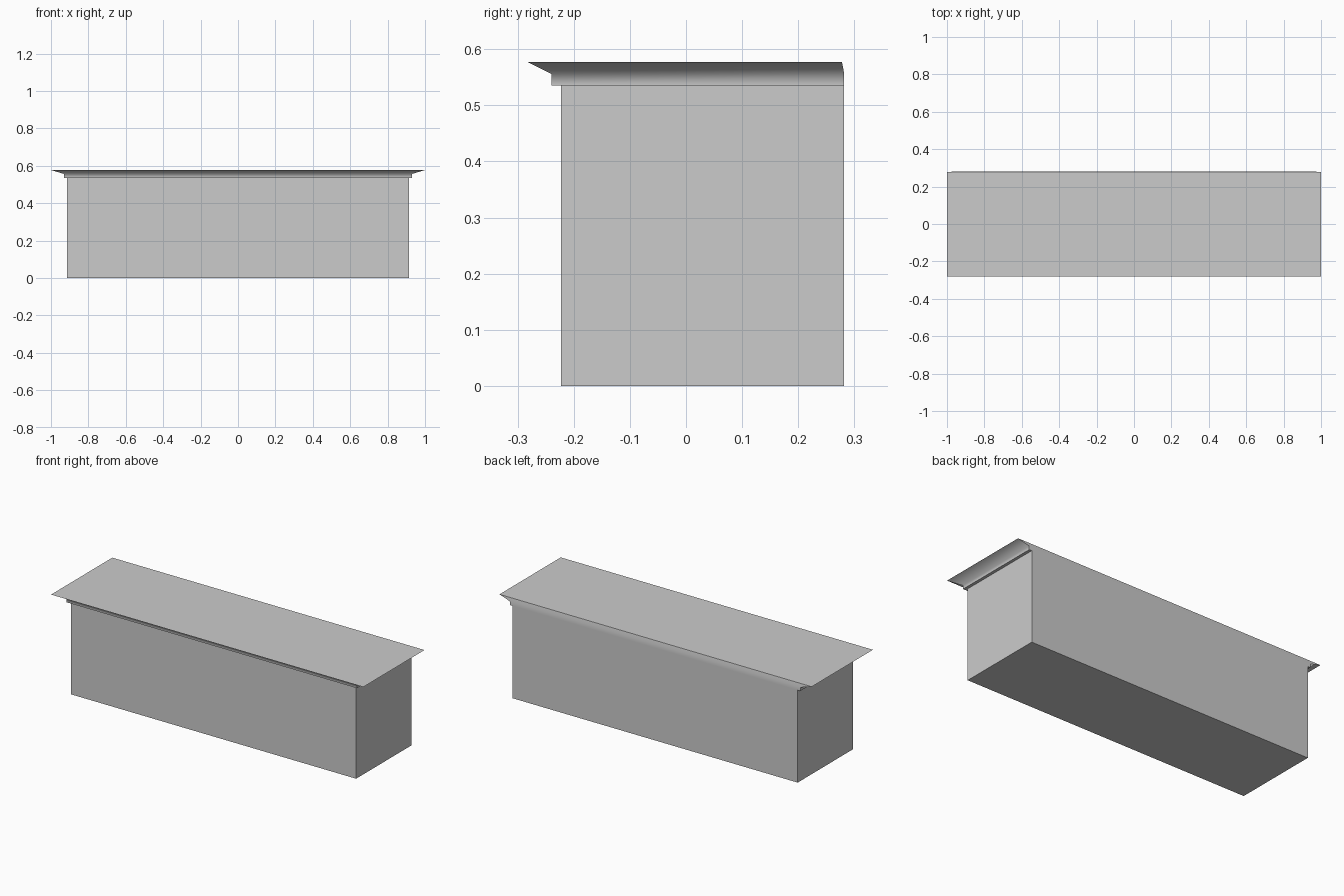
import bpy, bmesh

if "Cube" in bpy.data.objects:
    bpy.data.objects.remove(bpy.data.objects["Cube"])

# Cabinet body: plain box standing on the floor
BODY_TOP = 0.536
bpy.ops.mesh.primitive_cube_add(size=1, location=(0, 0.0295, BODY_TOP / 2))
body = bpy.context.object
body.name = "counter_body"
body.scale = (1.826, 0.505, BODY_TOP)
bpy.ops.object.transform_apply(location=True, scale=True)

# Countertop: stacked rings (half width, front y, back y, z), flaring on three sides
rings = [
    (0.93, -0.24, 0.282, 0.535),
    (0.93, -0.24, 0.282, 0.556),
    (1.0, -0.282, 0.278, 0.577),
]
bm = bmesh.new()
loops = []
for w, front, back, z in rings:
    corners = [(-w, front), (w, front), (w, back), (-w, back)]
    loops.append([bm.verts.new((x, y, z)) for x, y in corners])
bm.faces.new(loops[0][::-1])
bm.faces.new(loops[-1])
for low, high in zip(loops, loops[1:]):
    for i in range(4):
        j = (i + 1) % 4
        bm.faces.new((low[i], low[j], high[j], high[i])).smooth = True

# Keep every edge crisp except the bend between lip and flare
for e in bm.edges:
    e.smooth = all(v in loops[1] for v in e.verts)
bm.normal_update()
mesh = bpy.data.meshes.new("countertop")
bm.to_mesh(mesh)
bm.free()
bpy.context.collection.objects.link(bpy.data.objects.new("countertop", mesh))
